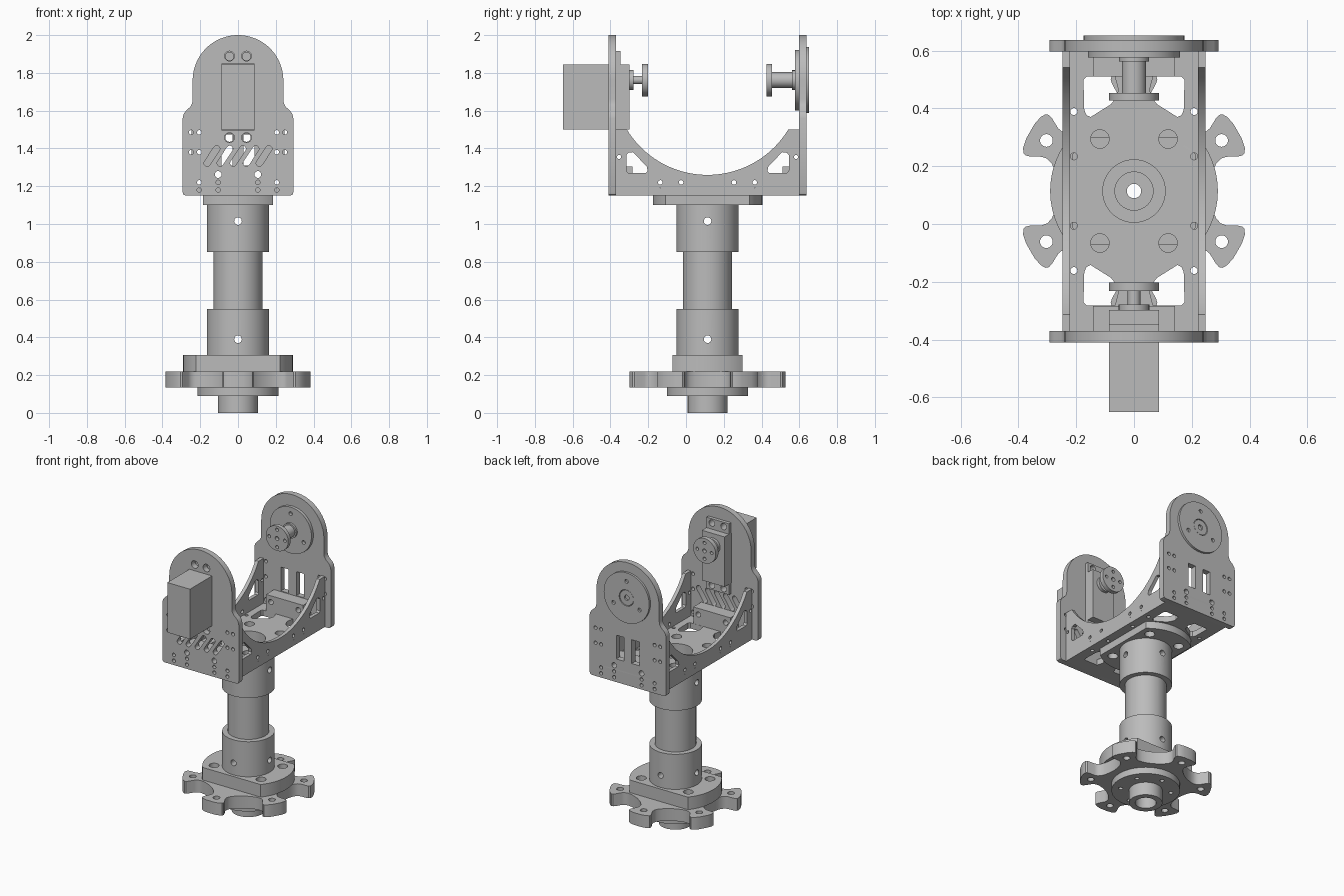
import bpy, bmesh
from math import sin, cos, pi, radians, atan2
from mathutils import Matrix

cube = bpy.data.objects.get("Cube")
if cube:
    bpy.data.objects.remove(cube, do_unlink=True)

CY = 0.114     # column axis in y
PIVOT = 1.762  # height of the tilt axis

grey = bpy.data.materials.new("machined grey")
grey.use_nodes = True
grey.diffuse_color = (0.5, 0.5, 0.5, 1)
grey.node_tree.nodes["Principled BSDF"].inputs["Base Color"].default_value = (0.5, 0.5, 0.5, 1)

# Columns are the outline's u, v and the thickness direction
AXES = {
    "z": Matrix(((1, 0, 0), (0, 1, 0), (0, 0, 1))),
    "y": Matrix(((1, 0, 0), (0, 0, -1), (0, 1, 0))),
    "x": Matrix(((0, 0, 1), (1, 0, 0), (0, 1, 0))),
}


def arc(u, v, r, a, b, n):
    return [(u + r * cos(radians(a + (b - a) * i / n)),
             v + r * sin(radians(a + (b - a) * i / n))) for i in range(n + 1)]


def circle(u, v, r):
    return arc(u, v, r, 0, 360, 64 if r > 0.06 else 24)[:-1]


def rect(u0, u1, v0, v1):
    return [(u0, v0), (u1, v0), (u1, v1), (u0, v1)]


def slot(a, b, r):
    d = atan2(b[1] - a[1], b[0] - a[0]) * 180 / pi
    return arc(*b, r, d - 90, d + 90, 8) + arc(*a, r, d + 90, d + 270, 8)


def ring_holes(u, v, dist, r, n, start=90):
    return [circle(*p, r) for p in arc(u, v, dist, start, start + 360, n)[:-1]]


def mirrored_holes(us, vs, r):
    return [circle(s * u, v, r) for u in us for v in vs for s in (-1, 1)]


def plate(name, axis, lo, hi, outline, holes=()):
    """Extrude a closed outline with holes from lo to hi along an axis."""
    curve = bpy.data.curves.new(name, "CURVE")
    curve.dimensions = "2D"
    curve.fill_mode = "BOTH"
    curve.extrude = (hi - lo) / 2
    for loop in [outline, *holes]:
        spline = curve.splines.new("POLY")
        spline.points.add(len(loop) - 1)
        for point, (u, v) in zip(spline.points, loop):
            point.co = (u, v, 0, 1)
        spline.use_cyclic_u = True
    temp = bpy.data.objects.new(name, curve)
    bpy.context.collection.objects.link(temp)
    deps = bpy.context.evaluated_depsgraph_get()
    mesh = bpy.data.meshes.new_from_object(temp.evaluated_get(deps))
    bpy.data.objects.remove(temp, do_unlink=True)
    bpy.data.curves.remove(curve)

    shift = Matrix.Translation([(lo + hi) / 2 * (axis == k) for k in "xyz"])
    bm = bmesh.new()
    bm.from_mesh(mesh)
    bmesh.ops.transform(bm, matrix=shift @ AXES[axis].to_4x4(), verts=bm.verts)
    bmesh.ops.remove_doubles(bm, verts=bm.verts, dist=1e-5)
    bmesh.ops.recalc_face_normals(bm, faces=bm.faces)
    bm.to_mesh(mesh)
    bm.free()
    mesh.name = name
    mesh.materials.clear()
    mesh.materials.append(grey)
    obj = bpy.data.objects.new(name, mesh)
    bpy.context.collection.objects.link(obj)
    return obj


def disc(name, axis, lo, hi, r, holes=()):
    u, v = (0, CY) if axis == "z" else (0, PIVOT)
    return plate(name, axis, lo, hi, circle(u, v, r), holes)


def bore(r):
    return [circle(0, CY, r)]


def drill(obj, heights):
    """Drill pin holes across a tube in both directions."""
    cutters = []
    for z in heights:
        cutters.append(plate("pin_cutter", "x", -0.3, 0.3, circle(CY, z, 0.02)))
        cutters.append(plate("pin_cutter", "y", CY - 0.3, CY + 0.3, circle(0, z, 0.02)))
    for cutter in cutters:
        cutter.hide_render = True
        mod = obj.modifiers.new("pin_hole", "BOOLEAN")
        mod.operation, mod.solver, mod.object = "DIFFERENCE", "EXACT", cutter
    deps = bpy.context.evaluated_depsgraph_get()
    mesh = bpy.data.meshes.new_from_object(obj.evaluated_get(deps))
    obj.modifiers.clear()
    obj.data = mesh
    for cutter in cutters:
        bpy.data.objects.remove(cutter, do_unlink=True)


# Foot: hollow spigot, mounting disc and six-armed star
disc("foot_spigot", "z", 0, 0.09, 0.105, bore(0.066))
disc("foot_disc", "z", 0.09, 0.135, 0.215, bore(0.025) + ring_holes(0, CY, 0.16, 0.014, 6))
half_arm = [(0.415, 4), (0.412, 8.5), (0.405, 11), (0.395, 11.8), (0.38, 11.6),
            (0.34, 9.6), (0.32, 9.6), (0.3, 11.5), (0.282, 16), (0.27, 22), (0.264, 30)]
arm = [(r, -a) for r, a in reversed(half_arm[:-1])] + half_arm
star = [(r * cos(radians(a + k)), CY + r * sin(radians(a + k)))
        for k in range(30, 390, 60) for r, a in arm]
plate("foot_star", "z", 0.135, 0.22, star, bore(0.025) + ring_holes(0, CY, 0.35, 0.022, 6))

# Flat-sided flanges at both ends of the column, the upper one turned a quarter
lower = [(u, CY + v) for u, v in arc(0, 0, 0.29, -39.6, 39.6, 24) + arc(0, 0, 0.29, 140.4, 219.6, 24)]
upper = [(v - CY, CY + u) for u, v in lower]
plate("lower_flange", "z", 0.22, 0.307, lower, bore(0.066) + [
    circle(sx * 0.18, CY + sy * 0.118, 0.032) for sx in (-1, 1) for sy in (-1, 1)])
bolt_holes = [circle(sx * 0.118, CY + sy * 0.18, 0.032) for sx in (-1, 1) for sy in (-1, 1)]
plate("upper_flange", "z", 1.1, 1.15, upper, bore(0.108) + bolt_holes)

# Column tube and its pinned collars
drill(disc("column_tube", "z", 0.307, 1.1, 0.13, bore(0.108)), (0.39, 1.015))
drill(disc("lower_collar", "z", 0.307, 0.55, 0.165, bore(0.13)), (0.39,))
drill(disc("upper_collar", "z", 0.853, 1.1, 0.165, bore(0.13)), (1.015,))

# Cradle floor with four corner windows
corner = [(0.164, 0.396), (0.174, 0.386), (0.174, 0.355), (0.172, 0.28), (0.164, 0.262), (0.15, 0.256),
          (0.12, 0.275), (0.08, 0.3), (0.064, 0.32), (0.054, 0.35), (0.066, 0.396)]
floor_holes = [[(sx * u, CY + sy * v) for u, v in corner] for sx in (-1, 1) for sy in (-1, 1)]
floor_holes += mirrored_holes([0.208], [CY + d for d in (-0.275, -0.12, 0.12, 0.275)], 0.012)
plate("cradle_floor", "z", 1.15, 1.19, rect(-0.247, 0.247, -0.37, 0.597),
      bore(0.108) + bolt_holes + floor_holes)

# Scooped side walls with corner windows
wall = [(-0.37, 1.15), (0.597, 1.15), (0.597, 1.5)] + arc(CY, 1.76, 0.5, -31.3, -148.7, 48) + [(-0.37, 1.5)]
window = [(0.43, 1.282), (0.43, 1.365), (0.42, 1.377), (0.395, 1.38), (0.322, 1.305),
          (0.317, 1.28), (0.327, 1.27), (0.42, 1.27)]
wall_holes = [[(CY + s * u, v) for u, v in window] for s in (-1, 1)]
wall_holes += [circle(CY + s * d, z, 0.012) for s in (-1, 1) for d in (0.14, 0.25) for z in (1.18, 1.22)]
wall_holes += [circle(CY + s * 0.468, 1.355, 0.011) for s in (-1, 1)]
for side, x in (("right", -0.247), ("left", 0.222)):
    plate(side + "_wall", "x", x, x + 0.025, wall, wall_holes)

# Round-topped end plates
edge = [(0.275, 1.15), (0.288, 1.155), (0.293, 1.168), (0.293, 1.56), (0.288, 1.582),
        (0.275, 1.6), (0.253, 1.62), (0.243, 1.638), (0.24, 1.66)]
end_outline = edge + arc(0, 1.76, 0.24, 0, 180, 48) + [(-u, v) for u, v in reversed(edge)]
pin_holes = mirrored_holes([0.205, 0.248], [1.38, 1.485], 0.012)
pin_holes += mirrored_holes([0.105, 0.205], [1.18, 1.22], 0.012)
bracket_holes = mirrored_holes([0.105], [1.262], 0.018)
slots = [slot((x - 0.025, 1.322), (x + 0.025, 1.398), 0.017) for x in (-0.138, -0.069, 0, 0.069, 0.138)]
servo_screws = mirrored_holes([0.045], [1.457, 1.889], 0.026)
plate("front_plate", "y", -0.41, -0.37, end_outline,
      pin_holes + bracket_holes + slots + servo_screws + [rect(-0.088, 0.088, 1.498, 1.846)])
plate("back_plate", "y", 0.597, 0.637, end_outline, pin_holes + bracket_holes + [
    rect(min(s * 0.03, s * 0.088), max(s * 0.03, s * 0.088), 1.31, 1.475) for s in (-1, 1)])

# Corner blocks tying the end plates to the floor
for name, y in (("front", -0.37), ("back", 0.51)):
    plate(name + "_block", "y", y, y + 0.087, rect(-0.142, 0.142, 1.19, 1.305), bracket_holes)

# Servo motor with mounting lug and output horn
plate("servo_body", "y", -0.65, -0.298, rect(-0.087, 0.087, 1.499, 1.845))
plate("servo_lug", "y", -0.37, -0.347, rect(-0.087, 0.087, 1.425, 1.917),
      mirrored_holes([0.045], [1.457, 1.887], 0.022))
disc("servo_boss", "y", -0.298, -0.278, 0.053)
disc("servo_shaft", "y", -0.278, -0.23, 0.022)
disc("servo_horn", "y", -0.232, -0.202, 0.086,
     ring_holes(0, PIVOT, 0.055, 0.011, 4) + [circle(0, PIVOT, 0.014)])

# Idler bearing on the back plate
screws = ring_holes(0, PIVOT, 0.115, 0.013, 3)
disc("bearing_cap", "y", 0.637, 0.652, 0.174, screws + [circle(0, PIVOT, 0.056)])
disc("bearing_core", "y", 0.637, 0.649, 0.052, [circle(0, PIVOT, 0.018)])
disc("bearing_inner_disc", "y", 0.576, 0.597, 0.16, screws)
disc("idler_collar", "y", 0.562, 0.576, 0.052)
disc("idler_shaft", "y", 0.452, 0.562, 0.042)
disc("idler_horn", "y", 0.427, 0.454, 0.086,
     ring_holes(0, PIVOT, 0.06, 0.011, 4) + [circle(0, PIVOT, 0.014)])

# Smooth the round surfaces and keep the edges sharp
for obj in bpy.context.collection.objects:
    if obj.type == "MESH" and grey.name in obj.data.materials:
        obj.data.shade_smooth()
        obj.data.set_sharp_from_angle(angle=radians(30))
